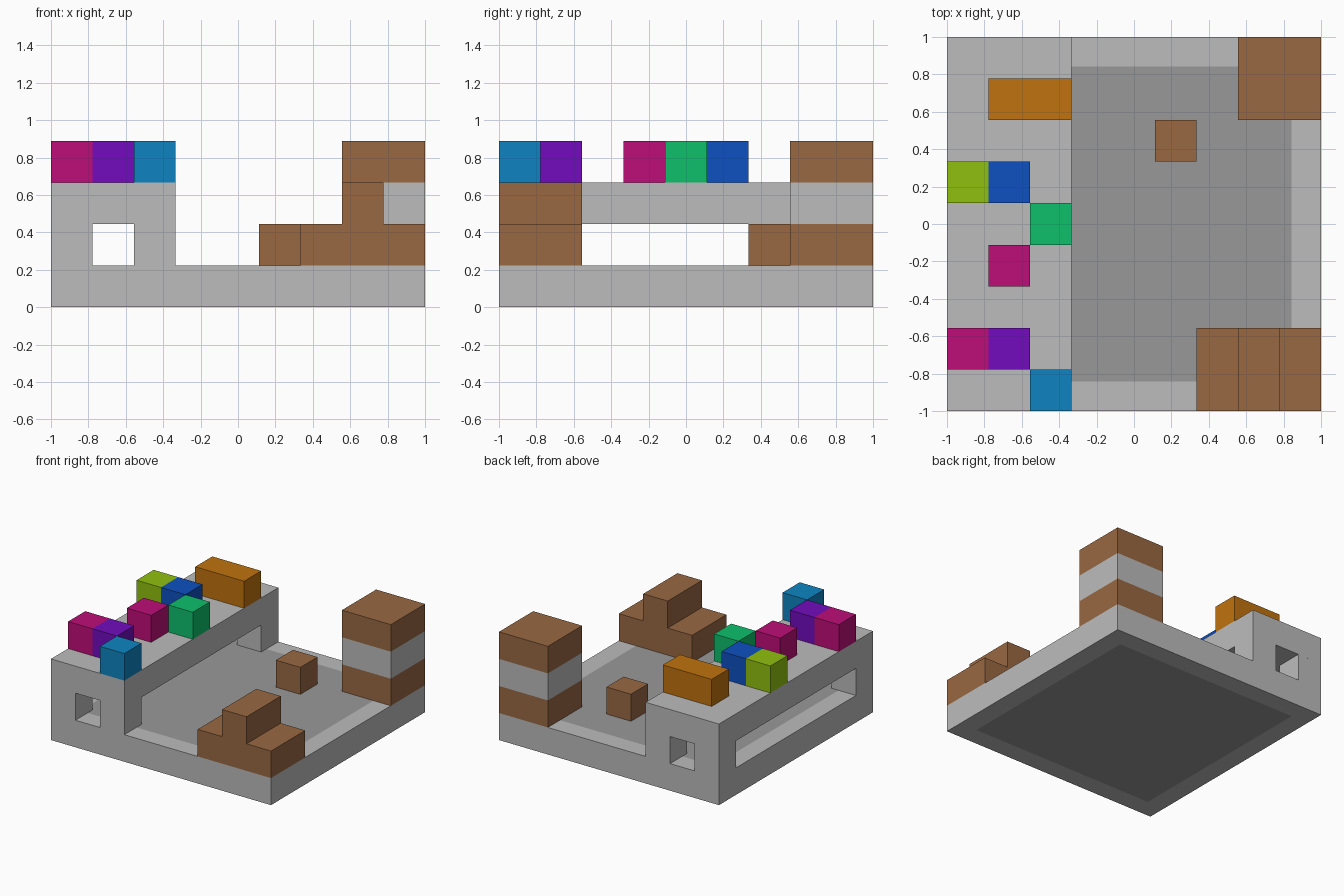
import bpy
import bmesh
from mathutils import Vector

if "Cube" in bpy.data.objects:
    bpy.data.objects.remove(bpy.data.objects["Cube"], do_unlink=True)

U = 2 / 9  # one block


def material(name, hex_code):
    def linear(c):
        c /= 255
        return c / 12.92 if c <= 0.04045 else ((c + 0.055) / 1.055) ** 2.4
    color = [linear(c) for c in bytes.fromhex(hex_code)] + [1]
    mat = bpy.data.materials.new(name)
    mat.use_nodes = True
    mat.diffuse_color = color
    mat.node_tree.nodes["Principled BSDF"].inputs["Base Color"].default_value = color
    return mat


light = material("light grey", "BCBCBC")
dark = material("dark grey", "999999")
brown = material("brown", "996842")
pink = material("magenta", "BE0E78")
purple = material("purple", "720CBE")
azure = material("azure", "0E84C0")
green = material("green", "0EC06C")
blue = material("blue", "0E50C0")
lime = material("lime", "90C010")
orange = material("orange", "C0720E")


def block(name, mat, cell, size=(1, 1, 1)):
    """Box given by its lowest grid cell and its size in blocks."""
    bm = bmesh.new()
    bmesh.ops.create_cube(bm, size=1)
    for v in bm.verts:
        v.co = (v.co + Vector((0.5, 0.5, 0.5))) * Vector(size) + Vector(cell)
        v.co = v.co * U - Vector((1, 1, 0))
    mesh = bpy.data.meshes.new(name)
    bm.to_mesh(mesh)
    bm.free()
    mesh.materials.append(mat)
    obj = bpy.data.objects.new(name, mesh)
    bpy.context.collection.objects.link(obj)
    return obj


# Floor slab with dark centre panels on top and bottom
floor = block("floor_slab", light, (0, 0, 0), (9, 9, 1))
floor.data.materials.append(dark)
bm = bmesh.new()
bm.from_mesh(floor.data)
bm.normal_update()
caps = [f for f in bm.faces if abs(f.normal.z) > 0.9]
bmesh.ops.inset_individual(bm, faces=caps, thickness=U)
for f in caps:
    f.material_index = 1
bm.to_mesh(floor.data)
bm.free()

# Long counter: top and four legs
block("counter_top", light, (0, 0, 2), (3, 9, 1))
for side, x in (("right", 0), ("left", 2)):
    for end, y in (("front", 0), ("back", 8)):
        block(f"counter_leg_{end}_{side}", light, (x, y, 1))

# Goods on the counter
block("magenta_block_front", pink, (0, 1, 3))
block("purple_block", purple, (1, 1, 3))
block("azure_block", azure, (2, 0, 3))
block("magenta_block_middle", pink, (1, 3, 3))
block("green_block", green, (2, 4, 3))
block("blue_block", blue, (1, 5, 3))
block("lime_block", lime, (0, 5, 3))
block("orange_block", orange, (1, 7, 3), (2, 1, 1))

# Striped stack at the back
for k, (part, mat) in enumerate((("bottom", brown), ("middle", light), ("top", brown)), 1):
    block(f"stack_{part}", mat, (7, 7, k), (2, 2, 1))

# Crates
block("crate_row", brown, (6, 0, 1), (3, 2, 1))
block("crate_upper", brown, (7, 0, 2), (1, 2, 1))
block("crate_small", brown, (5, 6, 1))
